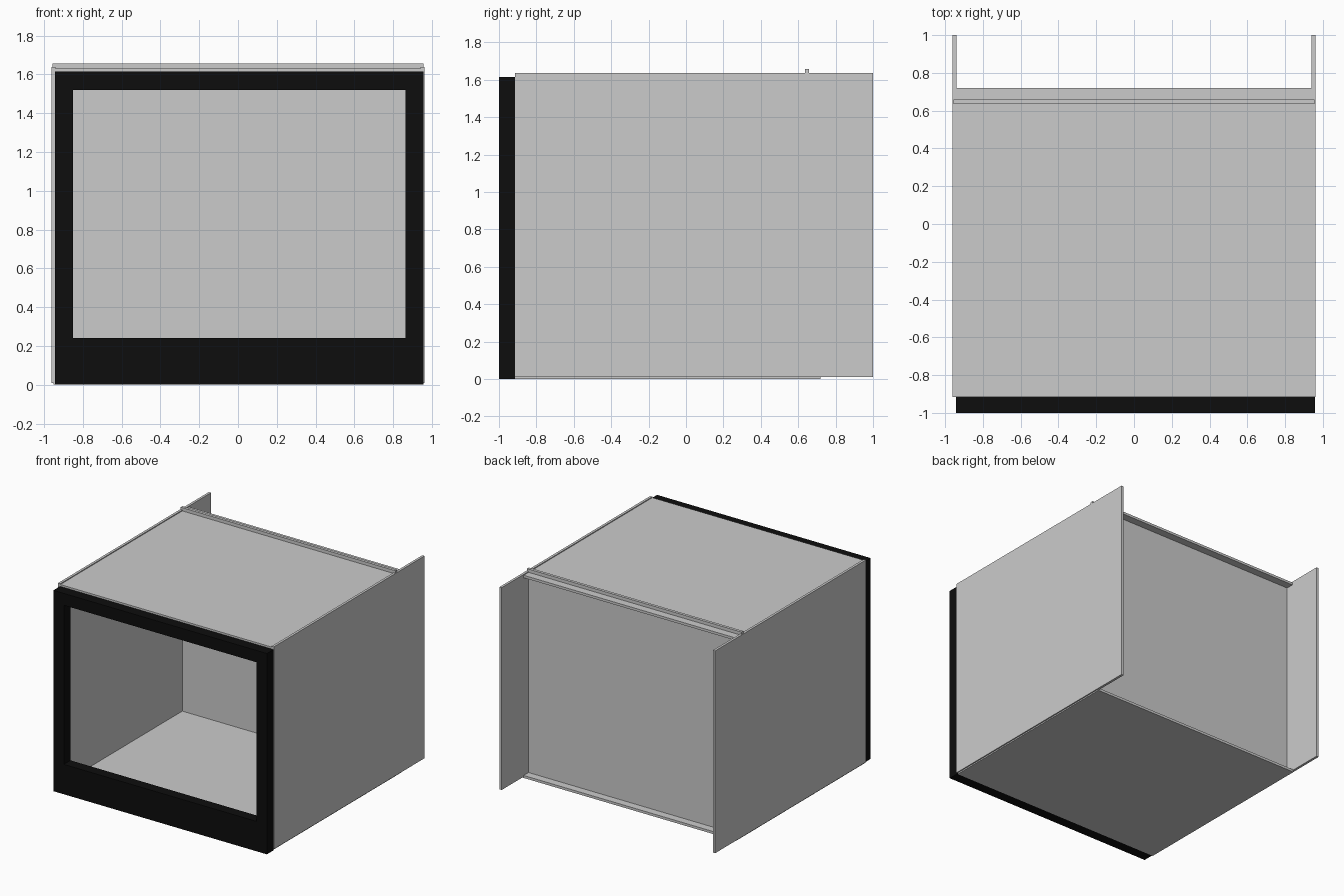
import bpy, bmesh

if "Cube" in bpy.data.objects:
    bpy.data.objects.remove(bpy.data.objects["Cube"])


def finish(name, bm, mat=None):
    bmesh.ops.recalc_face_normals(bm, faces=bm.faces[:])
    mesh = bpy.data.meshes.new(name)
    bm.to_mesh(mesh)
    bm.free()
    obj = bpy.data.objects.new(name, mesh)
    bpy.context.collection.objects.link(obj)
    if mat:
        mesh.materials.append(mat)
    return obj


def panel(name, x, y, z):
    """Box between the given (min, max) ranges."""
    bm = bmesh.new()
    bmesh.ops.create_cube(bm, size=1)
    for v in bm.verts:
        v.co = [r[0] if c < 0 else r[1] for c, r in zip(v.co, (x, y, z))]
    return finish(name, bm)


def window_frame(name, outer, inner, y, mat):
    """Rectangular ring, extruded in y; rectangles are (x0, x1, z0, z1)."""
    bm = bmesh.new()

    def ring(r):
        return [bm.verts.new((r[a], y[0], r[b])) for a, b in ((0, 2), (1, 2), (1, 3), (0, 3))]

    o, i = ring(outer), ring(inner)
    faces = [bm.faces.new((o[k], o[(k + 1) % 4], i[(k + 1) % 4], i[k])) for k in range(4)]
    ext = bmesh.ops.extrude_face_region(bm, geom=faces, use_keep_orig=True)
    moved = [g for g in ext["geom"] if isinstance(g, bmesh.types.BMVert)]
    bmesh.ops.translate(bm, verts=moved, vec=(0, y[1] - y[0], 0))
    return finish(name, bm, mat)


black = bpy.data.materials.new("black")
black.diffuse_color = (0.004, 0.004, 0.004, 1)
black.use_nodes = True
black.node_tree.nodes["Principled BSDF"].inputs["Base Color"].default_value = black.diffuse_color

# Cabinet sides
for side, x in (("left", (-0.96, -0.94)), ("right", (0.94, 0.96))):
    panel(side + "_side", x, (-0.915, 1.0), (0.01, 1.637))

# Bottom and top boards, overhanging the back board
panel("bottom_board", (-0.95, 0.95), (-0.915, 0.72), (0.0, 0.02))
panel("top_board", (-0.95, 0.95), (-0.915, 0.72), (1.61, 1.63))

# Back board, slotted into the sides and standing proud of the top
panel("back_board", (-0.955, 0.955), (0.635, 0.658), (0.01, 1.656))

# Black front frame with a deeper lower bar
window_frame("front_frame", (-0.943, 0.957, 0.0, 1.615),
             (-0.85, 0.863, 0.24, 1.52), (-1.0, -0.915), black)
